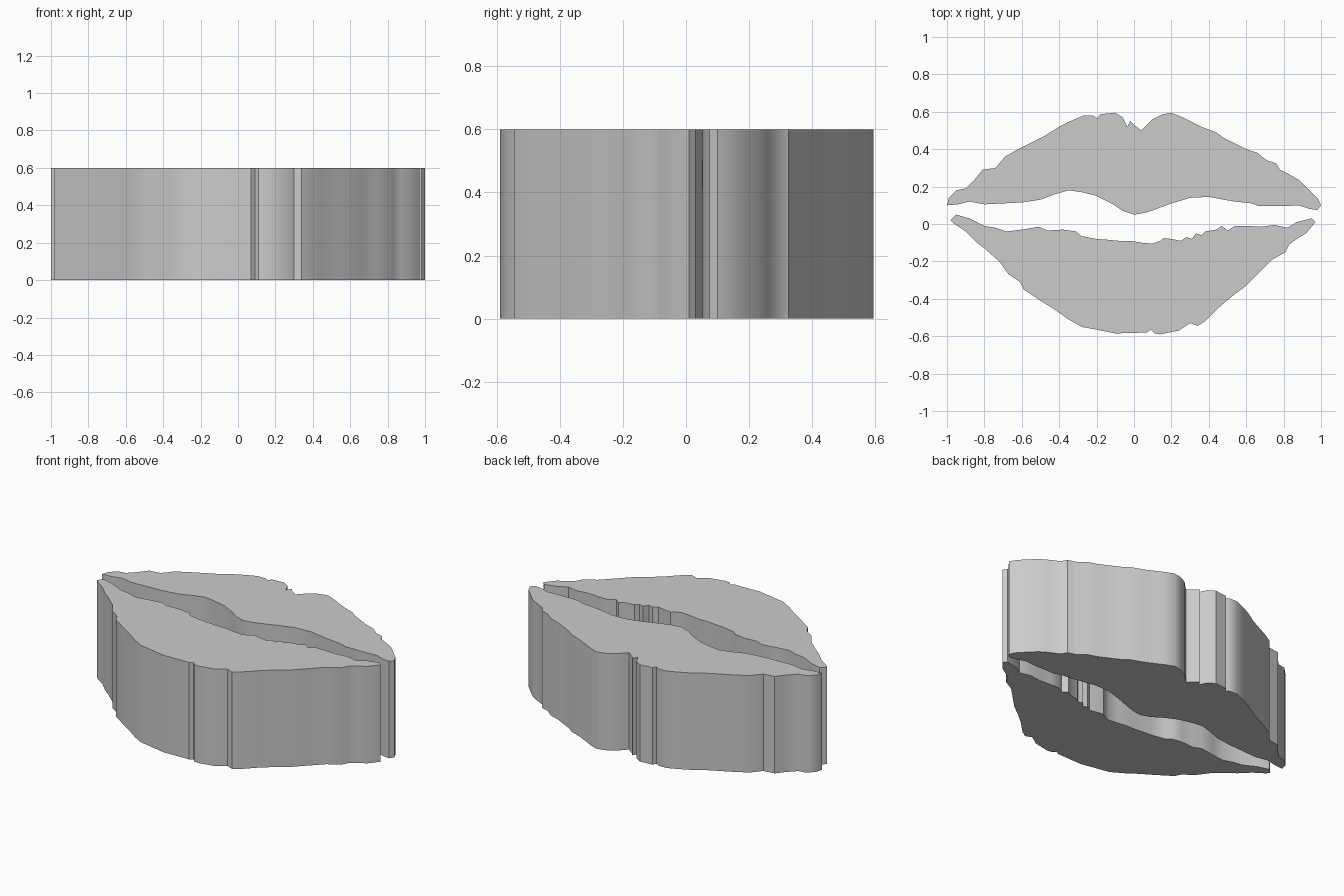
import bpy, bmesh, math

HEIGHT = 0.6

# Upper lip: outer edge left to right, then inner edge right to left
upper_outer = [(-1, .10), (-.99, .14), (-.95, .18), (-.90, .19), (-.85, .24), (-.81, .29), (-.74, .30),
    (-.69, .36), (-.62, .40), (-.56, .43), (-.48, .47), (-.40, .52), (-.34, .55), (-.27, .58),
    (-.22, .58), (-.195, .565), (-.18, .587), (-.10, .595), (-.06, .57), (-.035, .52), (-.02, .55),
    (0, .53), (.04, .50), (.06, .52), (.10, .56), (.15, .585), (.20, .595), (.26, .57), (.30, .55),
    (.36, .52), (.44, .49), (.48, .46), (.54, .43), (.60, .40), (.66, .38), (.71, .34), (.76, .325),
    (.78, .29), (.84, .26), (.89, .23), (.94, .18), (.98, .14), (1, .10)]
upper_inner = [(.98, .075), (.94, .08), (.88, .10), (.80, .095), (.67, .095), (.63, .11), (.54, .12),
    (.48, .13), (.40, .145), (.30, .14), (.20, .11), (.12, .08), (.06, .06), (0, .05), (-.06, .07),
    (-.12, .11), (-.20, .15), (-.28, .17), (-.35, .18), (-.42, .16), (-.50, .13), (-.60, .115),
    (-.70, .11), (-.80, .105), (-.88, .12), (-.94, .105)]

# Lower lip: inner edge left to right, then outer edge right to left
lower_inner = [(-.98, .02), (-.95, .05), (-.88, .03), (-.80, -.01), (-.74, -.02), (-.68, -.04), (-.60, -.03),
    (-.51, -.015), (-.46, -.035), (-.38, -.03), (-.31, -.04), (-.28, -.065), (-.20, -.08), (-.13, -.085),
    (-.08, -.09), (-.02, -.09), (.04, -.10), (.10, -.105), (.14, -.09), (.16, -.075), (.20, -.08),
    (.25, -.09), (.28, -.07), (.31, -.08), (.33, -.05), (.36, -.06), (.38, -.04), (.44, -.03),
    (.47, -.01), (.50, -.035), (.54, -.01), (.60, -.01), (.68, -.015), (.75, -.005), (.82, -.02),
    (.87, .01), (.95, .03)]
lower_outer = [(.97, .01), (.92, -.05), (.87, -.08), (.83, -.11), (.81, -.15), (.74, -.19), (.66, -.27),
    (.60, -.33), (.52, -.39), (.45, -.45), (.38, -.52), (.34, -.545), (.30, -.53), (.24, -.57),
    (.14, -.59), (.11, -.585), (.09, -.565), (.07, -.58), (-.10, -.585), (-.20, -.565), (-.28, -.55),
    (-.35, -.51), (-.42, -.46), (-.50, -.41), (-.59, -.35), (-.61, -.31), (-.67, -.27), (-.72, -.20),
    (-.80, -.13), (-.84, -.10), (-.90, -.04), (-.96, 0)]


def extrude_outline(name, outline):
    """Closed flat outline raised straight up into a solid."""
    bm = bmesh.new()
    base = bm.faces.new([bm.verts.new((x, y, 0)) for x, y in outline])
    result = bmesh.ops.extrude_face_region(bm, geom=[base], use_keep_orig=True)
    top = [g for g in result["geom"] if isinstance(g, bmesh.types.BMVert)]
    bmesh.ops.translate(bm, verts=top, vec=(0, 0, HEIGHT))
    bmesh.ops.recalc_face_normals(bm, faces=bm.faces)
    # Concave caps need clean triangles
    bmesh.ops.triangulate(bm, faces=[f for f in bm.faces if len(f.verts) > 4])
    mesh = bpy.data.meshes.new(name)
    bm.to_mesh(mesh)
    bm.free()
    obj = bpy.data.objects.new(name, mesh)
    bpy.context.collection.objects.link(obj)
    bpy.ops.object.select_all(action='DESELECT')
    obj.select_set(True)
    bpy.context.view_layer.objects.active = obj
    bpy.ops.object.shade_smooth_by_angle(angle=math.radians(35))
    return obj


extrude_outline("upper_lip", upper_outer + upper_inner)
extrude_outline("lower_lip", lower_inner + lower_outer)
